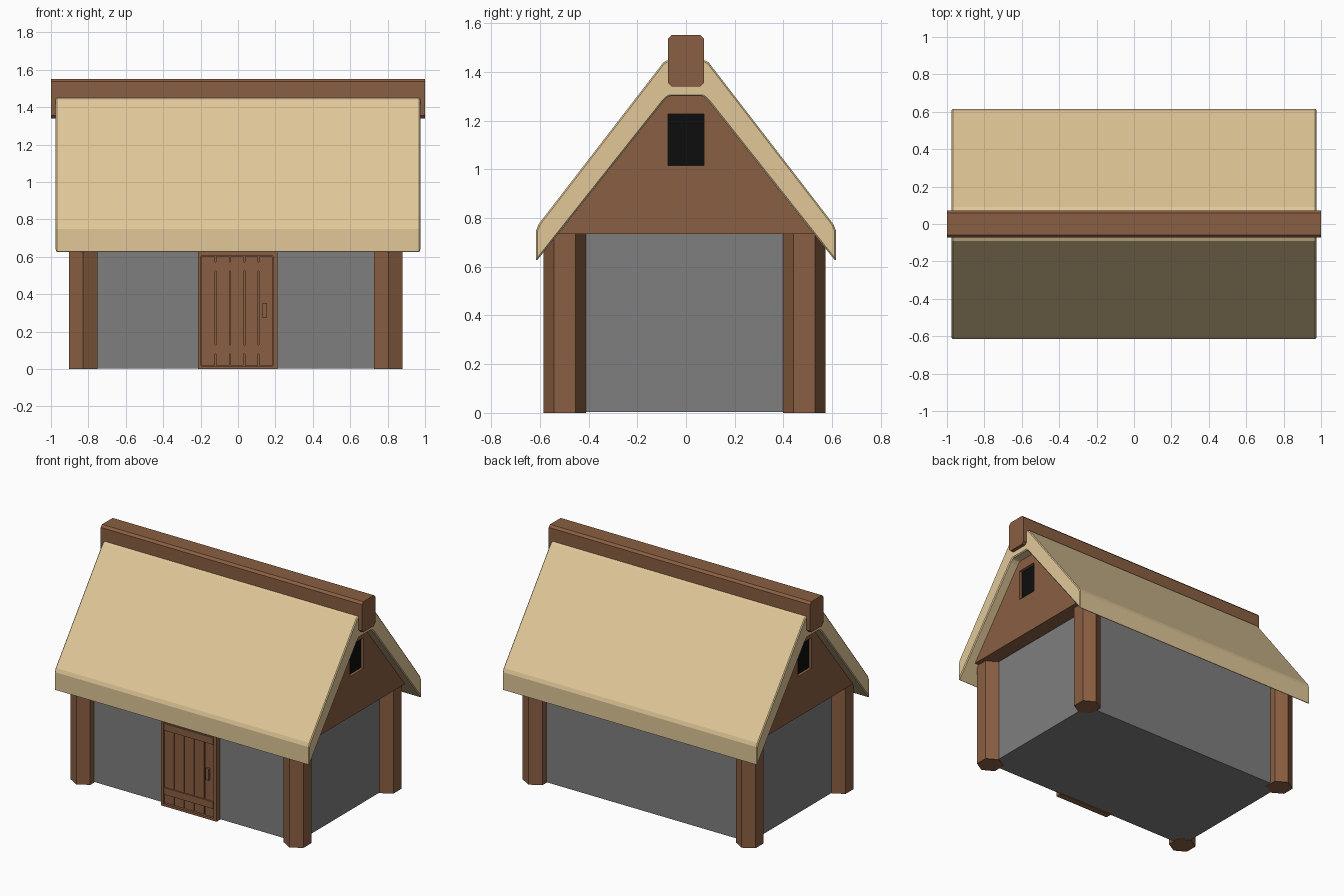
import bpy, bmesh, math
from mathutils import Matrix

if "Cube" in bpy.data.objects:
    bpy.data.objects.remove(bpy.data.objects["Cube"], do_unlink=True)


def material(name, rgb):
    m = bpy.data.materials.new(name)
    m.use_nodes = True
    m.diffuse_color = (*rgb, 1)
    m.node_tree.nodes["Principled BSDF"].inputs["Base Color"].default_value = (*rgb, 1)
    return m


STRAW = material("straw", (0.75, 0.575, 0.315))
WOOD = material("brown wood", (0.254, 0.114, 0.054))
STONE = material("grey plaster", (0.212, 0.212, 0.212))
BLACK = material("dark opening", (0.004, 0.004, 0.004))


def finish(bm, name, mat):
    bmesh.ops.recalc_face_normals(bm, faces=bm.faces)
    mesh = bpy.data.meshes.new(name)
    bm.to_mesh(mesh)
    bm.free()
    obj = bpy.data.objects.new(name, mesh)
    bpy.context.collection.objects.link(obj)
    if mat:
        mesh.materials.append(mat)
    return obj


def box(name, mat, x, y, z):
    """Box from (min, max) pairs."""
    bm = bmesh.new()
    bmesh.ops.create_cube(bm, size=1)
    for v in bm.verts:
        v.co = [r[0] if c < 0 else r[1] for c, r in zip(v.co, (x, y, z))]
    return finish(bm, name, mat)


def prism(name, mat, profile, half):
    """Extrude a (y, z) profile along x."""
    bm = bmesh.new()
    face = bm.faces.new([bm.verts.new((-half, y, z)) for y, z in profile])
    ext = bmesh.ops.extrude_face_region(bm, geom=[face])["geom"]
    verts = [g for g in ext if isinstance(g, bmesh.types.BMVert)]
    bmesh.ops.translate(bm, verts=verts, vec=(2 * half, 0, 0))
    return finish(bm, name, mat)


def mirrored(half):
    return half + [(-y, z) for y, z in reversed(half)]


def bevel(obj, width, segments=1):
    b = obj.modifiers.new("bevel", "BEVEL")
    b.width, b.segments = width, segments
    b.limit_method, b.angle_limit = "ANGLE", math.radians(40)


# Thatched roof: underside and outer surface
under = [(0.615, 0.622), (0.092, 1.28), (0.07, 1.3)]
outer = [(0.07, 1.45), (0.092, 1.44), (0.605, 0.775), (0.615, 0.75)]
section = under + [(-y, z) for y, z in reversed(under)]
section += [(-y, z) for y, z in reversed(outer)] + outer
roof = prism("thatched_roof", STRAW, section, 0.975)
bevel(roof, 0.006)

# Ridge beam with chamfered corners
prism("ridge_beam", WOOD,
      mirrored([(0.058, 1.34), (0.073, 1.355), (0.073, 1.537), (0.058, 1.552)]), 1.0)

# Gable block, with a shallow window recess at both ends
GABLE_X = 0.91
gable = prism("gable", WOOD, mirrored([(0.525, 0.735), (0.092, 1.28), (0.07, 1.3)]), GABLE_X)
for side, label in ((1, "left"), (-1, "right")):
    inner, out = side * (GABLE_X - 0.025), side * (GABLE_X + 0.1)
    cutter = box("window_cutter", None, sorted((inner, out)), (-0.073, 0.073), (1.015, 1.228))
    cutter.hide_render = True
    cut = gable.modifiers.new("window", "BOOLEAN")
    cut.operation, cut.object, cut.solver = "DIFFERENCE", cutter, "EXACT"
    bpy.context.view_layer.objects.active = gable
    bpy.ops.object.modifier_apply(modifier=cut.name)
    bpy.data.objects.remove(cutter, do_unlink=True)
    box(label + "_window", BLACK, sorted((inner, inner + side * 0.004)),
        (-0.073, 0.073), (1.015, 1.228))

# Walls
CX, CY, HX, HY = -0.012, -0.006, 0.816, 0.492
box("walls", STONE, (CX - HX, CX + HX), (CY - HY, CY + HY), (0.004, 0.745))

# Hexagonal corner posts
for sx, xname in ((1, "left"), (-1, "right")):
    for sy, yname in ((1, "back"), (-1, "front")):
        bm = bmesh.new()
        bmesh.ops.create_cone(bm, cap_ends=True, segments=6, radius1=0.0875,
                              radius2=0.0875, depth=0.74)
        # Put a corner of the hexagon toward the front
        if min(abs(v.co.x) for v in bm.verts) > 0.01:
            bmesh.ops.rotate(bm, verts=bm.verts, matrix=Matrix.Rotation(math.pi / 6, 3, "Z"))
        bmesh.ops.translate(bm, verts=bm.verts, vec=(CX + sx * HX, CY + sy * HY, 0.37))
        finish(bm, f"{yname}_{xname}_post", WOOD)

# Door frame
FRONT = -0.535
depth = (FRONT, -0.49)
box("door_jamb_right", WOOD, (-0.215, -0.197), depth, (0, 0.64))
box("door_jamb_left", WOOD, (0.187, 0.21), depth, (0, 0.64))
box("door_lintel", WOOD, (-0.197, 0.187), depth, (0.605, 0.64))
box("door_sill", WOOD, (-0.197, 0.187), depth, (0, 0.016))

# Door planks with narrow gaps, two braces and a handle
box("door_backing", WOOD, (-0.197, 0.187), (-0.515, -0.49), (0.016, 0.605))
width = 0.384 / 5
for i in range(5):
    x = -0.197 + i * width
    box(f"door_plank_{i + 1}", WOOD, (x + 0.003, x + width - 0.003),
        (-0.525, -0.51), (0.02, 0.601))
for name, z in (("lower", 0.08), ("upper", 0.524)):
    box(name + "_door_brace", WOOD, (-0.193, 0.183), (-0.533, -0.515), (z, z + 0.048))
box("door_handle", WOOD, (0.131, 0.155), (-0.543, -0.52), (0.272, 0.353))
